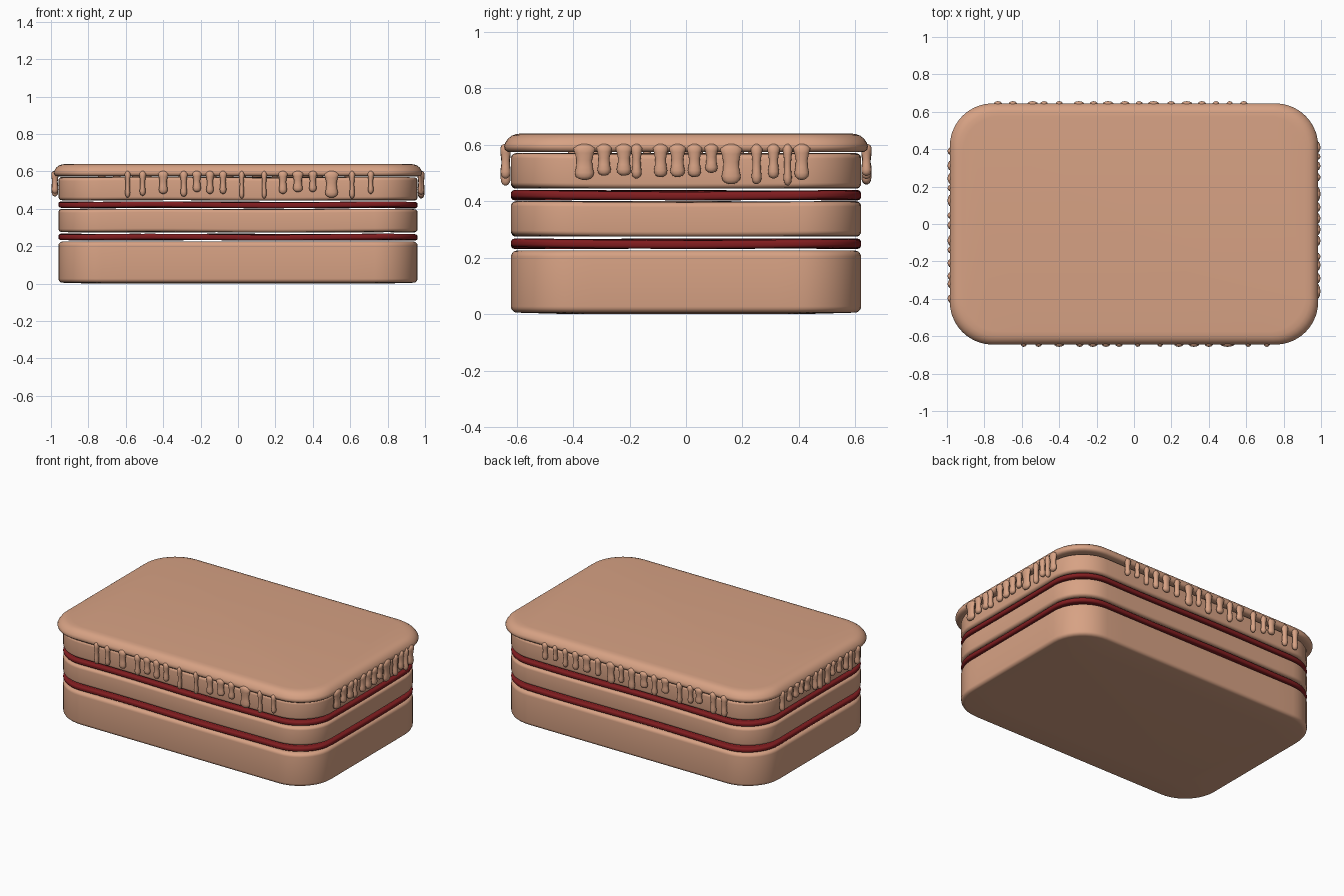
import bpy, bmesh, math, random

random.seed(4)
cube = bpy.data.objects.get("Cube")
if cube:
    bpy.data.objects.remove(cube, do_unlink=True)


def material(name, rgb):
    mat = bpy.data.materials.new(name)
    mat.use_nodes = True
    mat.diffuse_color = (*rgb, 1)
    bsdf = mat.node_tree.nodes["Principled BSDF"]
    bsdf.inputs["Base Color"].default_value = (*rgb, 1)
    bsdf.inputs["Roughness"].default_value = 0.6
    return mat


sponge = material("peach sponge", (0.68, 0.36, 0.23))
jam = material("dark red jam", (0.22, 0.012, 0.014))


def outline(hx, hy, r, arc=10, side=12):
    """Rounded rectangle, counter-clockwise, with divided straight sides."""
    corners = []
    for i, (sx, sy) in enumerate([(1, 1), (-1, 1), (-1, -1), (1, -1)]):
        cx, cy = sx * (hx - r), sy * (hy - r)
        angles = [math.pi / 2 * (i + k / arc) for k in range(arc + 1)]
        corners.append([(cx + r * math.cos(a), cy + r * math.sin(a)) for a in angles])
    points = []
    for i, corner in enumerate(corners):
        (ax, ay), (bx, by) = corner[-1], corners[(i + 1) % 4][0]
        points += corner
        points += [(ax + (bx - ax) * k / side, ay + (by - ay) * k / side)
                   for k in range(1, side)]
    return points


def loft(name, rings, mat):
    """Skin a stack of closed rings and cap both ends."""
    bm = bmesh.new()
    loops = [[bm.verts.new(p) for p in ring] for ring in rings]
    n = len(loops[0])
    for low, high in zip(loops, loops[1:]):
        for i in range(n):
            j = (i + 1) % n
            bm.faces.new((low[i], low[j], high[j], high[i]))
    bm.faces.new(loops[0][::-1])
    bm.faces.new(loops[-1])
    bmesh.ops.recalc_face_normals(bm, faces=bm.faces[:])
    mesh = bpy.data.meshes.new(name)
    bm.to_mesh(mesh)
    bm.free()
    mesh.materials.append(mat)
    obj = bpy.data.objects.new(name, mesh)
    bpy.context.collection.objects.link(obj)
    bpy.ops.object.select_all(action="DESELECT")
    obj.select_set(True)
    bpy.context.view_layer.objects.active = obj
    bpy.ops.object.shade_smooth_by_angle(angle=math.radians(50))
    return obj


def slab(name, hx, hy, profile, mat, sag=0.0):
    """Profile is a list of (inset, height); sag gives a soft uneven edge."""
    rings = []
    for inset, z in profile:
        ring = outline(hx - inset, hy - inset, 0.23 - inset * 0.5)
        rings.append([(x, y, z + sag * math.sin(5 * x + 4 * y)) for x, y in ring])
    return loft(name, rings, mat)


def soft_profile(z0, z1, r):
    """Side profile with rounded lower and upper edges."""
    arc = [(r * (1 - math.sin(a)), r * (1 - math.cos(a)))
           for a in (math.pi / 2 * k / 5 for k in range(6))]
    return ([(0.12, z0)] + [(i, z0 + h) for i, h in arc]
            + [(i, z1 - h) for i, h in reversed(arc)] + [(0.12, z1)])


# Cake layers and fillings
bottom = [(0.2, 0)] + [(i, z + 0.005) for i, z in soft_profile(0, 0.22, 0.022)[1:]]
slab("bottom_sponge", 0.96, 0.62, bottom, sponge)
slab("lower_filling", 0.96, 0.62, soft_profile(0.234, 0.264, 0.012), jam, 0.003)
slab("middle_sponge", 0.96, 0.62, soft_profile(0.276, 0.398, 0.018), sponge, 0.002)
slab("upper_filling", 0.96, 0.62, soft_profile(0.406, 0.436, 0.012), jam, 0.003)
slab("top_sponge", 0.96, 0.62, soft_profile(0.446, 0.568, 0.018), sponge, 0.002)

# Overhanging icing sheet
slab("icing", 0.985, 0.645,
     [(0.10, 0.575), (0.03, 0.574), (0.012, 0.575), (0.003, 0.583), (0, 0.594),
      (0.004, 0.606), (0.014, 0.621), (0.028, 0.632), (0.045, 0.638), (0.07, 0.64)],
     sponge)


def drip(name, along, low, width, side):
    """Hanging drop on one side: rounded top, narrow neck, fuller rounded tip."""
    top, tip = 0.603, low
    axis, sign = side
    face = 0.979 if axis == "x" else 0.639
    shape = [(0, 0.25), (0.04, 0.75), (0.12, 1.2), (0.25, 1.0), (0.45, 0.8),
             (0.65, 0.85), (0.8, 1.0), (0.9, 0.9), (0.96, 0.65), (1, 0.2)]
    rings = []
    for t, scale in shape:
        ring = []
        for k in range(12):
            a = math.tau * k / 12
            u = along + width * scale * math.cos(a)
            v = sign * (face + 0.018 * min(scale, 1) * math.sin(a))
            z = top + (tip - top) * t
            ring.append((v, u, z) if axis == "x" else (u, v, z))
        rings.append(ring)
    loft(name, rings, sponge)


# Drips placed from the visible rows: (position, tip height, half width)
front = [(-0.59, 0.46, 0.014), (-0.51, 0.47, 0.016), (-0.4, 0.48, 0.024),
         (-0.29, 0.465, 0.018), (-0.22, 0.49, 0.022), (-0.15, 0.48, 0.02),
         (-0.08, 0.48, 0.018), (0.02, 0.455, 0.013), (0.14, 0.455, 0.013),
         (0.24, 0.48, 0.022), (0.32, 0.49, 0.026), (0.4, 0.49, 0.02),
         (0.5, 0.46, 0.034), (0.61, 0.455, 0.014), (0.71, 0.48, 0.015)]
right = [(-0.36, 0.475, 0.034), (-0.29, 0.49, 0.024), (-0.22, 0.49, 0.026),
         (-0.175, 0.48, 0.018), (-0.09, 0.485, 0.024), (-0.03, 0.485, 0.026),
         (0.03, 0.485, 0.024), (0.09, 0.5, 0.022), (0.16, 0.46, 0.034),
         (0.25, 0.46, 0.018), (0.31, 0.48, 0.02), (0.36, 0.455, 0.015),
         (0.41, 0.475, 0.026)]
for i, d in enumerate(front):
    drip(f"front_drip_{i}", *d, ("y", -1))
for i, d in enumerate(right):
    drip(f"left_drip_{i}", *d, ("x", 1))

# Remaining sides get similar irregular rows
for label, side, start, end, count in [("back", ("y", 1), -0.72, 0.6, 17),
                                       ("right", ("x", -1), -0.4, 0.38, 13)]:
    for i in range(count):
        along = start + (end - start) * i / (count - 1) + random.uniform(-0.015, 0.015)
        drip(f"{label}_drip_{i}", along, random.uniform(0.455, 0.51),
             random.uniform(0.014, 0.028), side)
